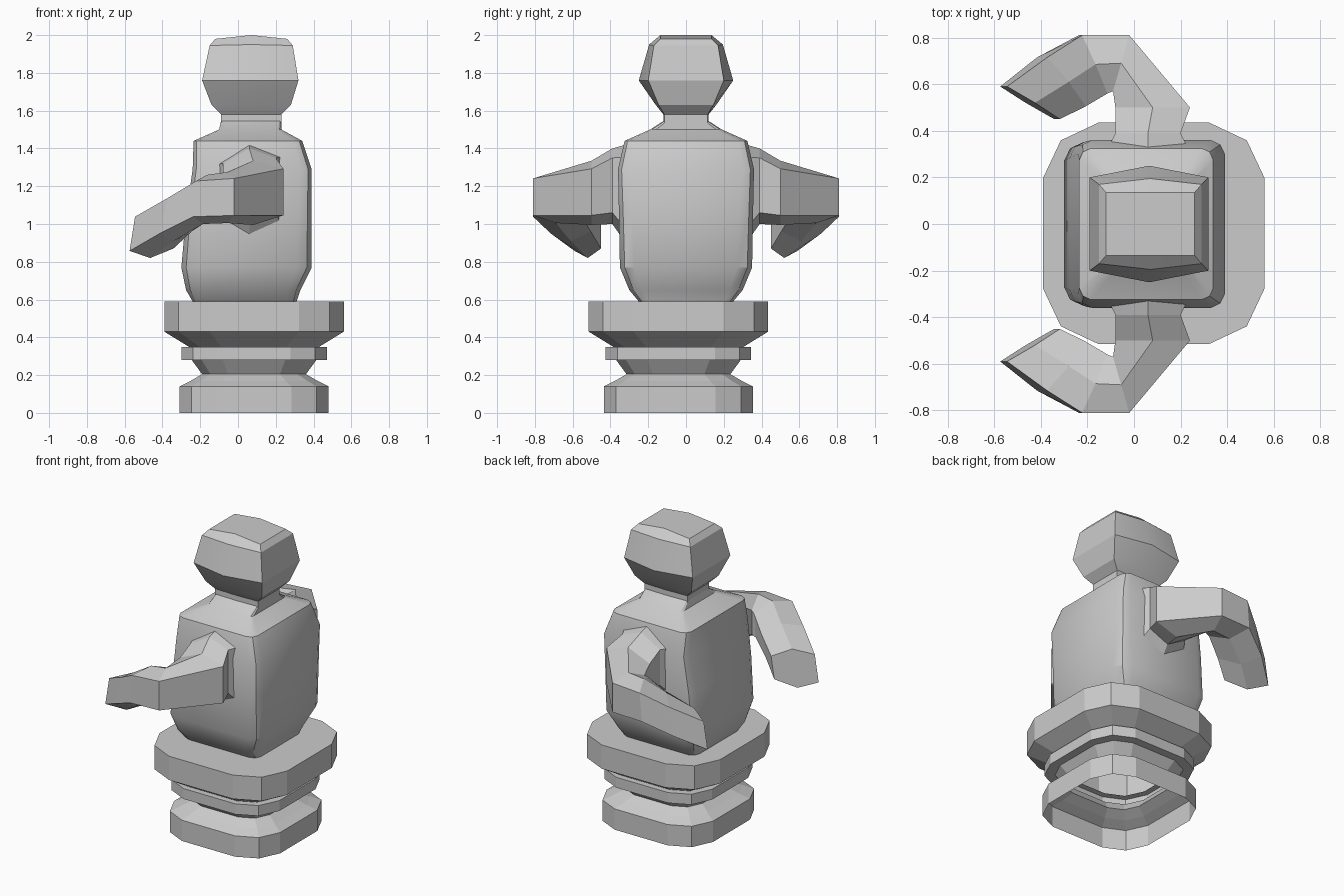
import bpy, bmesh

if "Cube" in bpy.data.objects:
    bpy.data.objects.remove(bpy.data.objects["Cube"])


def loft(name, rings, cap_start=True, cap_end=True, mirror_y=False, smooth=None):
    """Skin a stack of equal-length point rings into one object."""
    bm = bmesh.new()
    loops = [[bm.verts.new(p) for p in ring] for ring in rings]
    n = len(loops[0])
    for a, b in zip(loops, loops[1:]):
        for i in range(n):
            j = (i + 1) % n
            bm.faces.new((a[i], a[j], b[j], b[i]))
    if cap_start:
        bm.faces.new(loops[0][::-1])
    if cap_end:
        bm.faces.new(loops[-1])
    bmesh.ops.recalc_face_normals(bm, faces=bm.faces)
    mesh = bpy.data.meshes.new(name)
    bm.to_mesh(mesh)
    bm.free()
    obj = bpy.data.objects.new(name, mesh)
    bpy.context.collection.objects.link(obj)
    if mirror_y:
        m = obj.modifiers.new("mirror", 'MIRROR')
        m.use_axis = (False, True, False)
    if smooth:
        bpy.ops.object.select_all(action='DESELECT')
        obj.select_set(True)
        bpy.context.view_layer.objects.active = obj
        bpy.ops.object.shade_smooth_by_angle(angle=smooth)
    return obj


def rounded_box(cx, cy, z, hx, hy, r):
    """12-sided rounded rectangle; each corner has one middle point."""
    k = 0.32 * r
    pts = []
    for sx, sy, flip in ((1, 1, 0), (-1, 1, 1), (-1, -1, 0), (1, -1, 1)):
        c = [(hx, hy - r), (hx - k, hy - k), (hx - r, hy)]
        if flip:
            c.reverse()
        pts += [(cx + sx * x, cy + sy * y, z) for x, y in c]
    return pts


def six_sided(x0, x1, y_corner, y_mid, z, z_mid):
    """Rectangle with pointed long sides, used for neck and head."""
    xm = (x0 + x1) / 2
    return [(x1, -y_corner, z), (x1, y_corner, z), (xm, y_mid, z_mid),
            (x0, y_corner, z), (x0, -y_corner, z), (xm, -y_mid, z_mid)]


# Stepped pedestal, hollow underneath
profile = [(.395, 0), (.395, .14), (.335, .17), (.275, .205), (.33, .28), (.385, .28),
           (.385, .35), (.345, .35), (.475, .43), (.475, .59)]
loft("pedestal", [rounded_box(.085, -.04, z, h, h, h * .5) for h, z in profile],
     cap_start=False)

# Torso with sloped shoulders: front x, back x, half depth, z, corner
torso = [(-.24, .31, .25, .59, .05), (-.275, .33, .30, .65, .07), (-.30, .39, .35, .77, .08),
         (-.275, .39, .355, 1.05, .07), (-.24, .39, .36, 1.29, .06), (-.235, .34, .325, 1.44, .05),
         (-.10, .23, .19, 1.50, .03), (-.09, .23, .12, 1.545, .02)]
loft("torso", [rounded_box((a + b) / 2, 0, z, (b - a) / 2, hy, r)
               for a, b, hy, z, r in torso], smooth=.5)

# Neck and faceted head
head = [(-.09, .23, .115, .12, 1.53, 1.53), (-.09, .23, .115, .12, 1.58, 1.58),
        (-.14, .28, .145, .16, 1.63, 1.63), (-.19, .32, .20, .25, 1.76, 1.76),
        (-.15, .29, .17, .195, 1.945, 1.95), (-.12, .26, .135, .135, 1.98, 2.0)]
loft("head", [six_sided(*s) for s in head], smooth=.35)

# Bent arms: ring centre, sideways half vector, upward half vector
arm = [((.06, .32, 1.16), (.175, 0), (0, .26)),
       ((.06, .39, 1.20), (.14, 0), (0, .20)),
       ((.08, .50, 1.165), (.16, 0), (0, .17)),
       ((-.055, .69, 1.14), (.035, .12), (0, .135)),
       ((-.175, .685, 1.13), (-.055, .125), (.01, .13)),
       ((-.31, .61, 1.04), (-.085, .105), (.03, .13)),
       ((-.445, .52, .945), (-.115, .07), (.02, .125))]
hexagon = [(-1, -.6), (-1, .6), (0, 1), (1, .75), (1, -.7), (0, -1)]
loft("arms", [[(c[0] + u * s[0] + v * w[0], c[1] + u * s[1], c[2] + v * w[1])
               for u, v in hexagon] for c, s, w in arm], mirror_y=True)
